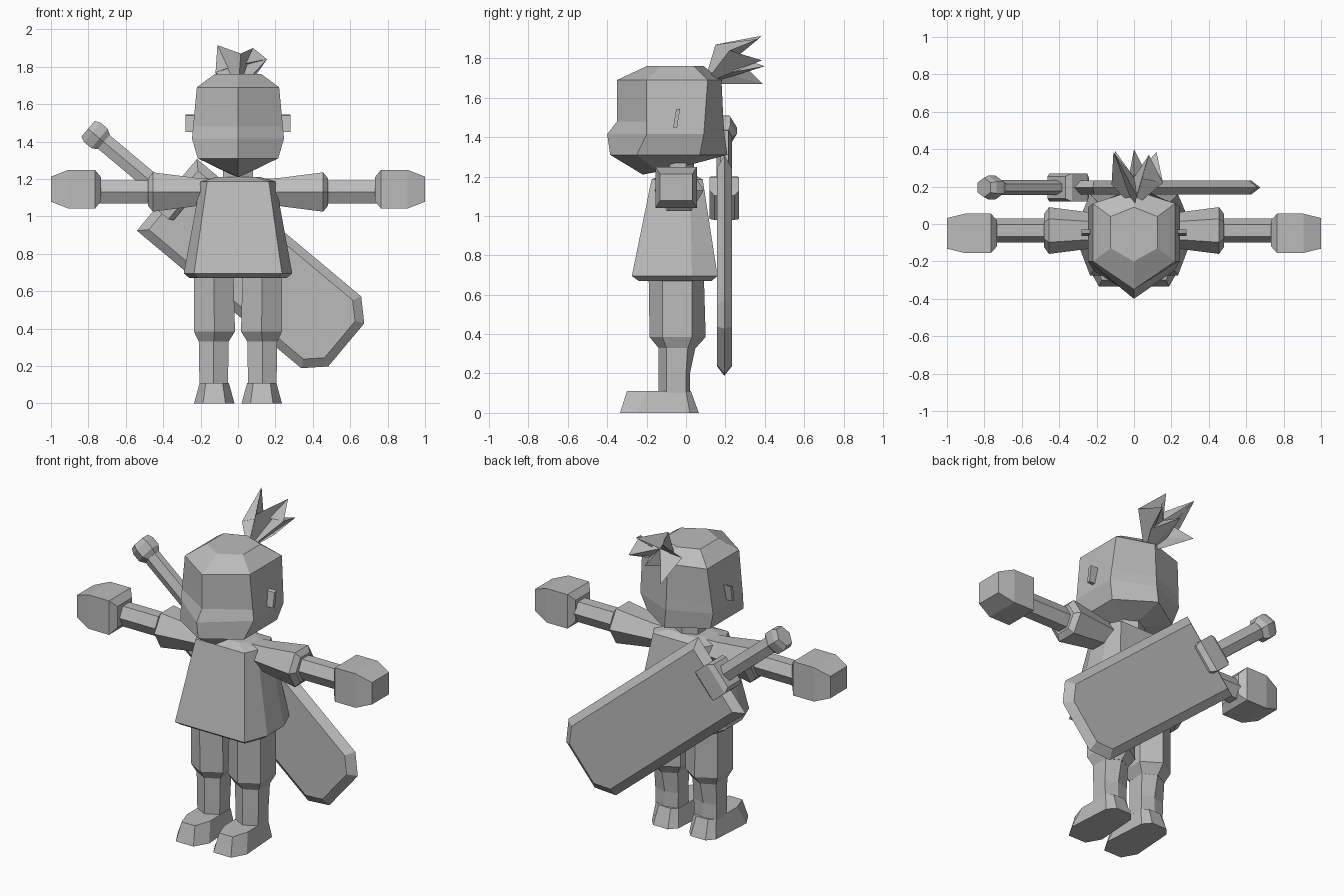
import bpy, bmesh, math
from mathutils import Vector

grey = bpy.data.materials.new("plain grey")
grey.diffuse_color = (0.5, 0.5, 0.5, 1)


def finish(name, bm):
    bmesh.ops.recalc_face_normals(bm, faces=bm.faces)
    me = bpy.data.meshes.new(name)
    bm.to_mesh(me)
    bm.free()
    me.materials.append(grey)
    ob = bpy.data.objects.new(name, me)
    bpy.context.collection.objects.link(ob)
    return ob


def loft(name, rings, sign=1):
    """Skin a stack of rings with equal point counts and cap both ends."""
    bm = bmesh.new()
    vs = [[bm.verts.new((sign * p[0], p[1], p[2])) for p in r] for r in rings]
    n = len(rings[0])
    for a, b in zip(vs, vs[1:]):
        for i in range(n):
            j = (i + 1) % n
            bm.faces.new((a[i], a[j], b[j], b[i]))
    bm.faces.new(vs[0])
    bm.faces.new(vs[-1])
    return finish(name, bm)


def hexring(z, front, w, yf, yb, back, cx=0):
    """Six-sided ring with one corner forward and one back."""
    return [(cx, front, z), (cx + w, yf, z), (cx + w, yb, z),
            (cx, back, z), (cx - w, yb, z), (cx - w, yf, z)]


def mirror_ring(half, z, cx=0):
    """Closed ring from right-hand (x, y) points."""
    return ([(cx + x, y, z) for x, y in half]
            + [(cx - x, y, z) for x, y in reversed(half)])


# Head with jutting muzzle and keeled chin
loft("head", [
    hexring(1.76, -0.20, 0.125, -0.13, 0.04, 0.09),
    hexring(1.69, -0.35, 0.22, -0.20, 0.11, 0.18),
    hexring(1.48, -0.35, 0.24, -0.20, 0.095, 0.19),
    hexring(1.415, -0.40, 0.246, -0.20, 0.09, 0.195),
    hexring(1.31, -0.385, 0.215, -0.25, 0.07, 0.21),
    [(0, -0.22, 1.21), (0.04, -0.14, 1.225), (0.04, 0, 1.255),
     (0, 0.06, 1.27), (-0.04, 0, 1.255), (-0.04, -0.14, 1.225)],
])
loft("neck", [hexring(z, -0.12, 0.08, -0.08, 0.0, 0.04) for z in (1.15, 1.3)])

# Spiky tuft: star of tips and valleys between a root and a sunken centre
tips = [(-0.11, 0.385, 1.915), (0.08, 0.37, 1.90), (0.12, 0.385, 1.79),
        (0.0, 0.40, 1.76), (-0.10, 0.39, 1.67)]
valleys = [(0.015, 0.15, 1.87), (0.155, 0.22, 1.84), (0.08, 0.24, 1.73),
           (-0.03, 0.24, 1.71), (-0.12, 0.21, 1.77)]
bm = bmesh.new()
star = [bm.verts.new(p) for pair in zip(tips, valleys) for p in pair]
root = bm.verts.new((0, 0.09, 1.67))
mid = bm.verts.new((0, 0.25, 1.81))
for i in range(10):
    a, b = star[i], star[(i + 1) % 10]
    bm.faces.new((a, b, root))
    bm.faces.new((b, a, mid))
finish("hair_tuft", bm)

# Flared tunic
loft("tunic", [
    mirror_ring([(0.09, -0.12), (0.12, -0.09), (0.12, 0.0), (0.09, 0.04)], 1.21),
    mirror_ring([(0.165, -0.175), (0.20, -0.10), (0.20, 0.02), (0.165, 0.085)], 1.185),
    mirror_ring([(0.235, -0.275), (0.29, -0.13), (0.29, 0.03), (0.235, 0.16)], 0.695),
    mirror_ring([(0.215, -0.24), (0.26, -0.12), (0.26, 0.02), (0.215, 0.13)], 0.67),
])


def arm_hex(x, hy, hz):
    """Six-sided ring across the arm, corners at front and back."""
    c, z = -0.035, 1.13
    return [(x, c - hy, z), (x, c - hy * 0.5, z + hz), (x, c + hy * 0.5, z + hz),
            (x, c + hy, z), (x, c + hy * 0.5, z - hz), (x, c - hy * 0.5, z - hz)]


def arm_box(x, hy, hz):
    return [(x, -0.05 + a * hy, 1.145 + b * hz)
            for a, b in ((-1, -1), (1, -1), (1, 1), (-1, 1))]


for side, s in (("right", 1), ("left", -1)):
    # Arms: sleeve, forearm, mitten hand
    loft(side + "_sleeve", [arm_hex(0.12, 0.085, 0.07), arm_hex(0.22, 0.095, 0.075),
                            arm_hex(0.455, 0.125, 0.105), arm_hex(0.48, 0.09, 0.075)], s)
    loft(side + "_forearm", [arm_hex(0.45, 0.065, 0.062), arm_hex(0.76, 0.065, 0.062)], s)
    loft(side + "_hand", [arm_box(0.733, 0.07, 0.065), arm_box(0.765, 0.105, 0.104),
                          arm_box(0.905, 0.105, 0.104), arm_box(1.0, 0.082, 0.067)], s)
    # Legs: trousers, shin, foot
    loft(side + "_trouser_leg", [hexring(0.72, -0.19, 0.105, -0.12, 0.03, 0.09, 0.13),
                                 hexring(0.385, -0.185, 0.11, -0.12, 0.03, 0.1, 0.126),
                                 hexring(0.33, -0.14, 0.08, -0.10, 0.01, 0.05, 0.13)], s)
    loft(side + "_shin", [hexring(0.34, -0.14, 0.08, -0.10, 0.01, 0.05, 0.13),
                          hexring(0.2, -0.14, 0.078, -0.10, 0.0, 0.02, 0.13),
                          hexring(0.09, -0.14, 0.075, -0.10, 0.0, 0.02, 0.13)], s)
    loft(side + "_foot", [
        mirror_ring([(0.05, 0.065), (0.09, 0.02), (0.108, -0.25), (0.06, -0.335)], 0, 0.127),
        mirror_ring([(0.04, 0.025), (0.077, 0.0), (0.078, -0.20), (0.045, -0.30)], 0.11, 0.127)], s)
    # Ear: thin slanted plate
    loft(side + "_ear", [[(x, -0.065, 1.45), (x, -0.045, 1.45), (x, -0.03, 1.545),
                          (x, -0.05, 1.54)] for x in (0.2, 0.282)], s)

# Sword slung on the back: u runs from hilt to tip, v across the blade
U, V = Vector((0.767, 0, -0.642)), Vector((0.642, 0, 0.767))
ORIGIN = Vector((-0.38, 0.195, 1.115))


def sw(u, v, y):
    return ORIGIN + U * u + V * v + Vector((0, y, 0))


def blade_ring(d, y):
    h = 0.25 - d
    return [sw(u, v, y) for u, v in (
        (d, -h), (1.145 - d * 0.5, -h), (1.25 - d, -0.15 + d * 0.5),
        (1.25 - d, 0.15 - d * 0.5), (1.145 - d * 0.5, h), (d, h))]


loft("sword_blade", [blade_ring(0.045, -0.038), blade_ring(0, 0), blade_ring(0.045, 0.038)])


def grip_ring(u, hv, hy, n=6):
    k = 1 / math.cos(math.pi / n)
    return [sw(u, hv * k * math.cos(math.tau * (i + 0.5) / n),
               hy * k * math.sin(math.tau * (i + 0.5) / n)) for i in range(n)]


loft("sword_handle", [grip_ring(-0.5, 0.048, 0.034), grip_ring(0, 0.048, 0.034)])
loft("sword_pommel", [grip_ring(-0.55, 0.055, 0.045), grip_ring(-0.52, 0.068, 0.055),
                      grip_ring(-0.47, 0.068, 0.055), grip_ring(-0.44, 0.05, 0.036)])
loft("sword_guard", [grip_ring(-0.045, 0.075, 0.06, 4), grip_ring(-0.015, 0.095, 0.075, 4),
                     grip_ring(0.09, 0.095, 0.075, 4), grip_ring(0.115, 0.08, 0.05, 4)])
